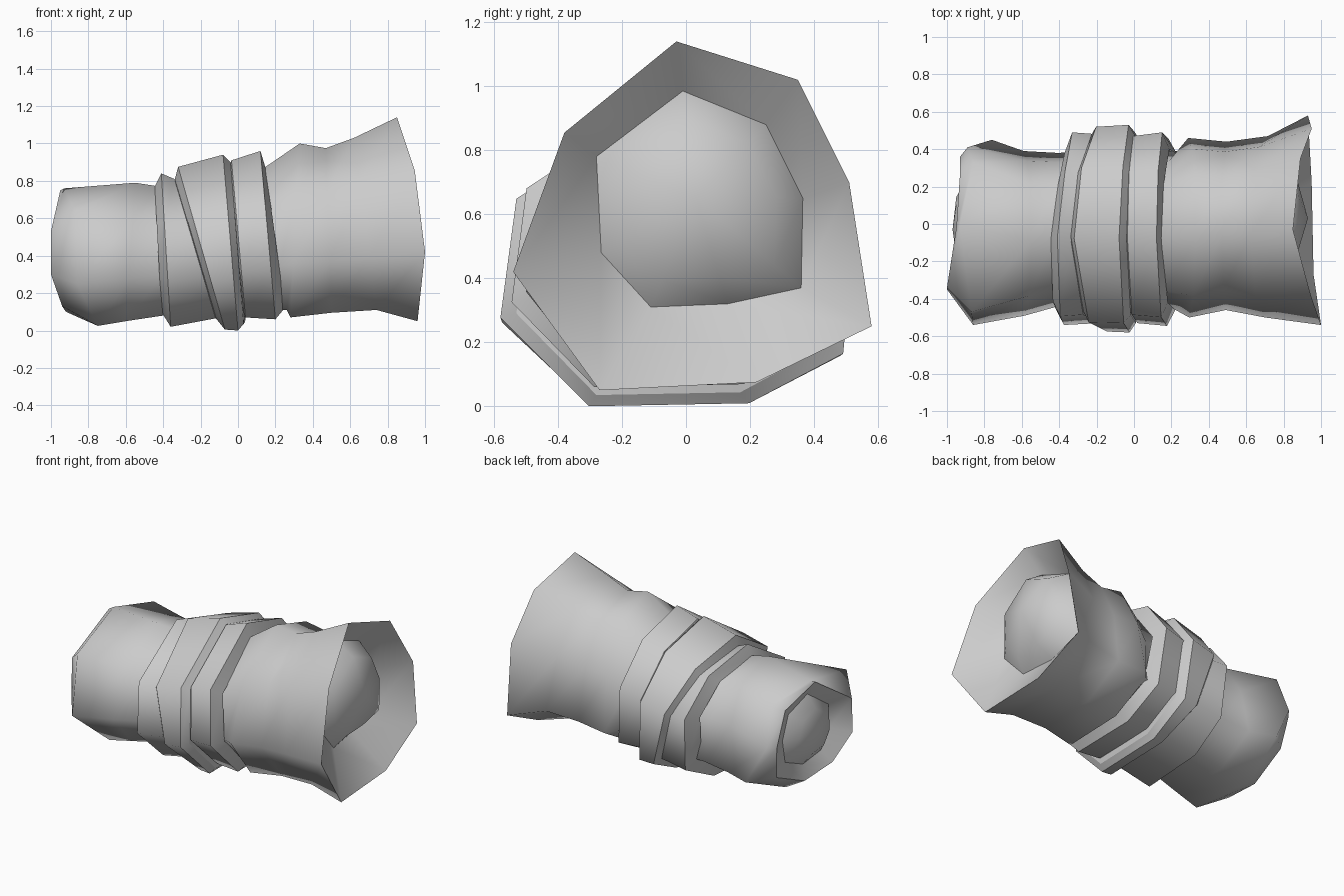
import bpy, bmesh

if "Cube" in bpy.data.objects:
    bpy.data.objects.remove(bpy.data.objects["Cube"])

grey = bpy.data.materials.new("cloth_grey")
grey.diffuse_color = (0.6, 0.6, 0.6, 1)
grey.use_nodes = True
grey.node_tree.nodes["Principled BSDF"].inputs["Base Color"].default_value = grey.diffuse_color

# Eight-sided lumpy cross-sections, unit size, looking along the roll
BODY = [(-.09, 1), (.59, .78), (.88, .19), (1, -.6),
        (.38, -.97), (-.52, -1), (-1, -.38), (-.76, .48)]
WRAP = [(-.09, 1), (.6, .78), (1, .22), (.93, -.65),
        (.4, -.98), (-.5, -1), (-1, -.41), (-.91, .38)]


def ring(x_top, x_bottom, y0, y1, z0, z1, section=BODY, back_shift=0):
    """Cross-section fitted to a box, leaning from x_bottom to x_top."""
    cy, cz, ry, rz = (y0 + y1) / 2, (z0 + z1) / 2, (y1 - y0) / 2, (z1 - z0) / 2
    return [(x_bottom + (x_top - x_bottom) * (v + 1) / 2 + back_shift * max(u, 0),
             cy + u * ry, cz + v * rz) for u, v in section]


def shrink(pts, centre, scale, x):
    """Smaller copy of a ring around a centre, flattened at x."""
    return [(x, centre[1] + (p[1] - centre[1]) * scale,
             centre[2] + (p[2] - centre[2]) * scale) for p in pts]


def loft(name, rings, start=None, end=None, creases=()):
    """Skin the rings in order; centre points close the ends; listed rings stay sharp."""
    bm = bmesh.new()
    rows = [[bm.verts.new(p) for p in r] for r in rings]
    n = len(BODY)
    for a, b in zip(rows, rows[1:]):
        for i in range(n):
            j = (i + 1) % n
            bm.faces.new((a[i], a[j], b[j], b[i]))
    for row, centre in ((rows[0], start), (rows[-1], end)):
        if centre:
            c = bm.verts.new(centre)
            for i in range(n):
                bm.faces.new((row[i], row[(i + 1) % n], c))
    bmesh.ops.recalc_face_normals(bm, faces=bm.faces)
    for f in bm.faces:
        f.smooth = True
    for k in creases:
        for i in range(n):
            bm.edges.get((rows[k][i], rows[k][(i + 1) % n])).smooth = False
    mesh = bpy.data.meshes.new(name)
    bm.to_mesh(mesh)
    bm.free()
    mesh.materials.append(grey)
    ob = bpy.data.objects.new(name, mesh)
    bpy.context.collection.objects.link(ob)
    return ob


# Narrow end: outer fold, rim, then a shallow hollow with a bulging plug
left_fold = [(-.93, 0, .76), (-.86, .33, .69), (-.89, .41, .45), (-.76, .45, .2),
             (-.83, .12, .06), (-.75, -.3, .025), (-.86, -.54, .25), (-.87, -.47, .64)]
left_rim = [(-.95, -.02, .75), (-.93, .27, .66), (-.93, .36, .44), (-.9, .32, .22),
            (-.92, .05, .1), (-.94, -.22, .13), (-1, -.35, .3), (-1, -.34, .53)]
left_mid = (-.97, -.03, .42)
left_valley = shrink(left_rim, left_mid, .7, -.89)
left_dome = shrink(left_rim, left_mid, .45, -.95)

# Flared end: rim, then a hollow with a broad bulging plug
flare_rim = [(.85, -.03, 1.14), (.89, .35, 1.02), (.95, .51, .70), (.93, .58, .25),
             (.95, .22, .075), (.96, -.27, .05), (1, -.54, .42), (.945, -.38, .855)]
flare_valley = [(.73, -.01, .985), (.73, .25, .88), (.74, .365, .65), (.74, .36, .37),
                (.76, .13, .32), (.79, -.11, .31), (.81, -.265, .48), (.78, -.28, .78)]
flare_mid = (.93, .03, .65)
flare_dome = shrink(flare_valley, flare_mid, .75, .86)

loft("rolled_body", [
    left_dome, left_valley, left_rim, left_fold,
    ring(-.55, -.6, -.49, .39, .05, .79),
    ring(-.42, -.4, -.44, .38, .08, .77),
    ring(-.1, -.1, -.46, .4, .1, .78),
    ring(.14, .26, -.46, .39, .11, .87),
    ring(.33, .28, -.5, .46, .07, 1.0),
    ring(.47, .5, -.46, .44, .095, .975),
    ring(.62, .74, -.5, .47, .11, 1.03),
    flare_rim, flare_valley, flare_dome],
    start=left_mid, end=flare_mid, creases=(1, 2, 11, 12))

# Three overlapping wraps around the waist: sections and backward shift
wraps = {
    "left_wrap": (.06, [
        (-.445, -.41, -.45, .38, .1, .77),
        (-.41, -.36, -.54, .49, .02, .84),
        (-.34, -.12, -.53, .48, .065, .81),
        (-.3, -.08, -.44, .4, .12, .76)]),
    "middle_wrap": (.02, [
        (-.34, -.13, -.5, .46, .08, .8),
        (-.32, -.07, -.575, .52, .005, .875),
        (-.08, 0, -.58, .53, 0, .94),
        (-.04, .03, -.53, .47, .035, .9),
        (-.03, .04, -.44, .4, .1, .8)]),
    "right_wrap": (0, [
        (-.045, .02, -.5, .45, .08, .88),
        (-.035, .04, -.53, .47, .07, .91),
        (.12, .2, -.545, .49, .06, .96),
        (.15, .25, -.46, .4, .12, .86)]),
}
for name, (shift, boxes) in wraps.items():
    loft(name, [ring(*b, section=WRAP, back_shift=shift) for b in boxes],
         creases=range(len(boxes)))
